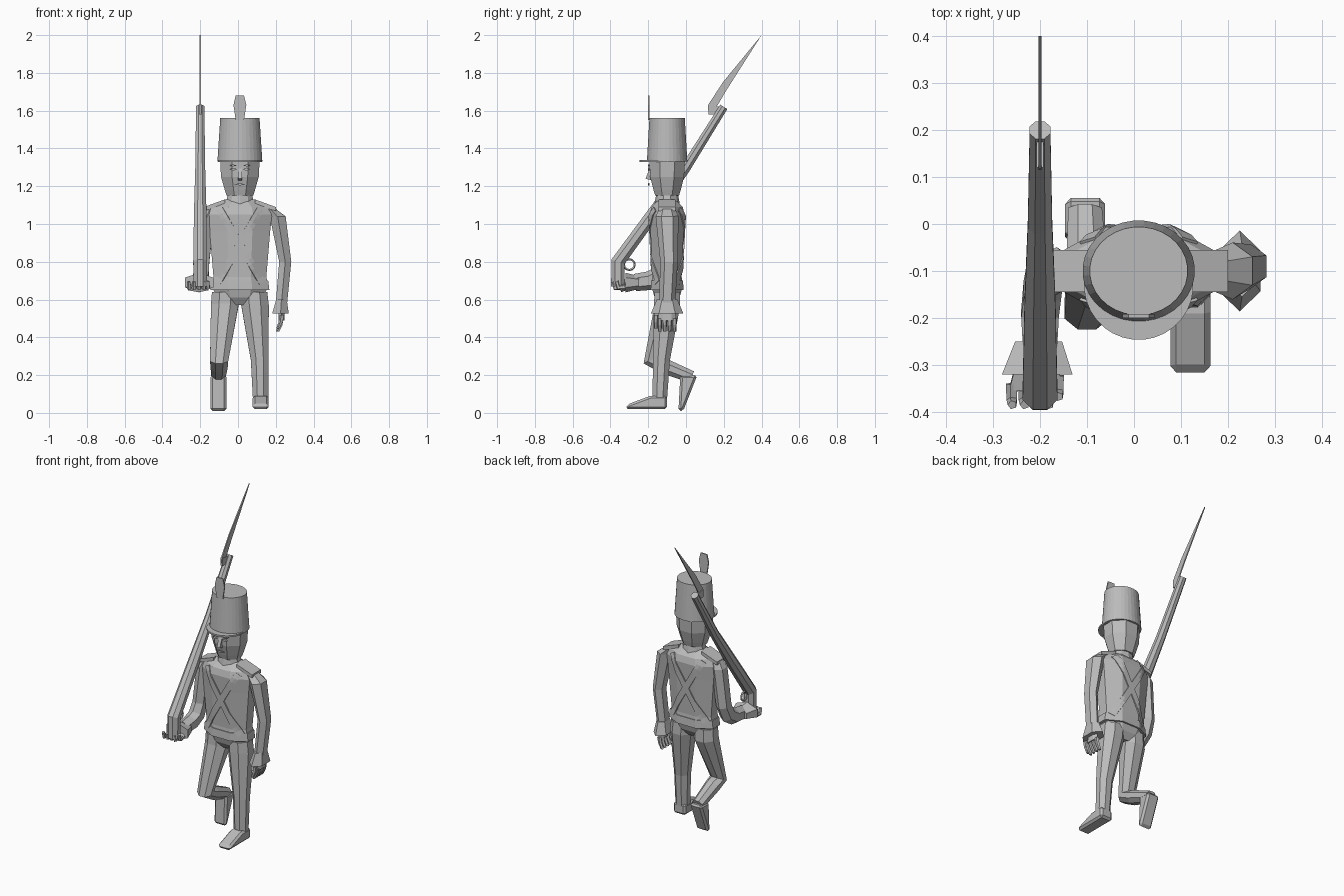
import bpy, bmesh, math
from mathutils import Vector
from mathutils.bvhtree import BVHTree

default_cube = bpy.data.objects.get("Cube")
if default_cube:
    bpy.data.objects.remove(default_cube)

grey = bpy.data.materials.new("plain grey")
grey.use_nodes = True
shade = (.5, .5, .5, 1)
grey.diffuse_color = shade
grey.node_tree.nodes["Principled BSDF"].inputs["Base Color"].default_value = shade

SIDE = Vector((1, 0, 0))
AHEAD = Vector((0, -1, 0))
UP = Vector((0, 0, 1))
BODY_X, BODY_Y, MUSKET_X = .01, -.1, -.2


def finish(name, bm):
    bmesh.ops.recalc_face_normals(bm, faces=bm.faces)
    mesh = bpy.data.meshes.new(name)
    bm.to_mesh(mesh)
    bm.free()
    mesh.materials.append(grey)
    part = bpy.data.objects.new(name, mesh)
    bpy.context.collection.objects.link(part)
    return part


def loft(name, sections, flat=1, sides=8, level=False):
    """Skin rings (centre, half width) along a path; flat scales the depth."""
    bm = bmesh.new()
    centres = [Vector(centre) for centre, width in sections]
    last = len(centres) - 1
    corner = 1 / math.cos(math.pi / sides)
    rings = []
    for i, (centre, width) in enumerate(sections):
        before = centres[i] - centres[max(i - 1, 0)]
        after = centres[min(i + 1, last)] - centres[i]
        tangent = UP.copy() if level else before.normalized() + after.normalized()
        tangent.x = 0
        depth = tangent.normalized().cross(SIDE) * flat
        angles = [math.tau * (k + .5) / sides for k in range(sides)]
        rings.append([bm.verts.new(centres[i] + corner * width * (
            SIDE * math.cos(a) + depth * math.sin(a))) for a in angles])
    for ring, following in zip(rings, rings[1:]):
        for k in range(sides):
            n = (k + 1) % sides
            bm.faces.new((ring[k], ring[n], following[n], following[k]))
    bm.faces.new(rings[0])
    bm.faces.new(rings[-1])
    return finish(name, bm)


def stack(name, levels, flat, sides=8, y=BODY_Y):
    """Level rings (height, half width) around the body axis."""
    sections = [((BODY_X, y, z), width) for z, width in levels]
    return loft(name, sections, flat, sides, level=True)


def plate(name, outline, thick, normal, offset):
    """Flat outline of (across, height), facing sideways or ahead."""
    across = -AHEAD if normal == SIDE else SIDE
    bm = bmesh.new()
    rim = [bm.verts.new(across * u + UP * v + normal * (offset - thick / 2)) for u, v in outline]
    cap = bm.faces.new(rim)
    extruded = bmesh.ops.extrude_face_region(bm, geom=[cap])["geom"]
    moved = [g for g in extruded if isinstance(g, bmesh.types.BMVert)]
    bmesh.ops.translate(bm, vec=normal * thick, verts=moved)
    return finish(name, bm)


def lozenge(name, x, z, half_width, half_height):
    outline = [(x - half_width, z), (x, z + half_height), (x + half_width, z), (x, z - half_height)]
    plate(name, outline, .009, AHEAD, .197)


def boot(name, x, outline):
    part = plate(name, outline, .085, SIDE, x)
    bevel = part.modifiers.new("soft edge", "BEVEL")
    bevel.width = .012
    bevel.segments = 1


def hand(name, knuckles, step, reach, curl):
    """Four fingers and a thumb, each with two joints."""
    knuckles, step, reach, curl = map(Vector, (knuckles, step, reach, curl))
    bases = {f"finger_{i + 1}": knuckles + step * (i - 1.5) for i in range(4)}
    bases["thumb"] = knuckles - step * 2.3 - reach / 2
    for digit, base in bases.items():
        joints = (base, base + reach, base + reach + curl)
        loft(f"{name}_{digit}", list(zip(joints, (.011, .01, .008))), sides=5)


# Jacket, belt, collar and neck
jacket = stack("jacket", [(.57, .07), (.61, .12), (.67, .15), (.72, .14), (.96, .16),
                          (1.05, .17), (1.09, .15), (1.13, .08)], flat=.55)
stack("waist_belt", [(.65, .156), (.7, .15)], flat=.56)
stack("collar", [(1.1, .076), (1.15, .066)], flat=.85, sides=10)
stack("neck", [(1.1, .05), (1.2, .05)], flat=.9)

# Crossed belts draped on the jacket, front and back
jacket_tree = BVHTree.FromPolygons([v.co for v in jacket.data.vertices],
                                   [p.vertices[:] for p in jacket.data.polygons])
for place, outward in (("front", AHEAD), ("back", -AHEAD)):
    for shoulder, s in (("left", 1), ("right", -1)):
        top = Vector((BODY_X + .11 * s, 0, 1.08))
        bottom = Vector((BODY_X - .12 * s, 0, .69))
        edge = (bottom - top).cross(AHEAD).normalized() * .019
        bm = bmesh.new()
        rows = []
        for i in range(17):
            row = []
            for e in (-1, 0, 1):
                origin = top.lerp(bottom, i / 16) + edge * e + outward
                spot = jacket_tree.ray_cast(origin, -outward)[0]
                row.append(bm.verts.new(spot + outward * .007))
            rows.append(row)
        for row, following in zip(rows, rows[1:]):
            for k in range(2):
                bm.faces.new((row[k], row[k + 1], following[k + 1], following[k]))
        belt = finish(f"{place}_{shoulder}_crossbelt", bm)
        belt.modifiers.new("thickness", "SOLIDIFY").thickness = .008

# Head with flat face details
stack("head", [(1.15, .07), (1.18, .08), (1.25, .1), (1.35, .105)], flat=.9)
plate("nose", [(-.19, 1.3), (-.214, 1.24), (-.18, 1.23)], .022, SIDE, BODY_X)
lozenge("mouth", BODY_X, 1.21, .03, .006)

# Mirrored eyes, eyebrows and shoulder tabs
for side, s in (("left", 1), ("right", -1)):
    lozenge(side + "_eye", BODY_X + .034 * s, 1.29, .018, .008)
    lozenge(side + "_eyebrow", BODY_X + .036 * s, 1.31, .022, .005)
    tab = [(.08, 1.13), (.19, 1.09), (.19, 1.07), (.08, 1.1)]
    plate(side + "_shoulder_tab", [(BODY_X + s * x, z) for x, z in tab], .09, AHEAD, -BODY_Y)

# Tall hat with peak and plume
stack("hat", [(1.33, .119), (1.56, .104)], flat=.9, sides=32)
stack("hat_peak", [(1.328, .116), (1.338, .116)], flat=1, sides=32, y=-.13)
plume_edge = [(.022, 1.55), (.034, 1.63), (.022, 1.68)]
plume = [(BODY_X + x, z) for x, z in plume_edge]
plume += [(BODY_X - x, z) for x, z in reversed(plume_edge)]
plate("plume", plume, .008, AHEAD, .196)

# Lowered left arm
loft("left_arm", [((.17, -.1, 1.08), .03), ((.21, -.1, 1.04), .042), ((.25, -.09, .8), .032),
                  ((.23, -.1, .58), .03)], flat=1.25, sides=6)
loft("left_cuff", [((.23, -.1, .6), .028), ((.225, -.1, .525), .044)], flat=1.7, sides=6)
loft("left_palm", [((.23, -.1, .56), .014), ((.23, -.1, .49), .016)], flat=2.6, sides=6)
hand("left", knuckles=(.23, -.1, .5), step=(0, .026, 0), reach=(-.005, 0, -.035), curl=(-.015, 0, -.035))

# Bent right arm
loft("right_arm", [((-.15, -.1, 1.08), .03), ((-.165, -.1, 1.04), .04), ((-.19, -.11, .8), .038),
                   ((-.195, -.14, .73), .04), ((-.2, -.19, .7), .04), ((-.2, -.27, .69), .036)],
     flat=1.1, sides=6)
loft("right_cuff", [((-.203, -.25, .69), .05), ((-.206, -.32, .69), .075)], flat=.6, sides=6)
loft("right_palm", [((-.205, -.29, .68), .045), ((-.21, -.35, .66), .055)], flat=.35, sides=6)
hand("right", knuckles=(-.22, -.34, .665), step=(-.026, 0, 0), reach=(0, -.035, -.005), curl=(0, -.01, .035))

# Straight left leg
loft("left_leg", [((.085, -.1, .64), .07), ((.09, -.1, .57), .073), ((.115, -.13, .28), .047),
                  ((.12, -.14, .05), .04)], flat=.95)
boot("left_boot", .12, [(-.1, .02), (-.32, .02), (-.31, .045), (-.19, .09), (-.1, .09)])

# Raised right leg
loft("right_leg", [((-.068, -.1, .64), .07), ((-.07, -.1, .57), .073), ((-.1, -.185, .28), .048),
                   ((-.1, -.12, .25), .045), ((-.104, .03, .19), .036)], flat=.9)
boot("right_boot", -.104, [(.06, .2), (-.015, .01), (-.04, .01), (-.03, .2)])

# Shouldered musket, bent where the butt meets the stock
musket = [(-.36, .67, .036), (-.36, .8, .037), (-.17, 1.06, .033), (0, 1.3, .026), (.2, 1.62, .022)]
loft("musket", [((MUSKET_X, y, z), width) for y, z, width in musket])
bpy.ops.mesh.primitive_torus_add(major_radius=.028, minor_radius=.006, major_segments=12,
                                 minor_segments=5, location=(MUSKET_X, -.3, .785),
                                 rotation=(0, math.pi / 2, 0))
bpy.context.object.name = "trigger_guard"
bpy.context.object.data.materials.append(grey)

# Bayonet
plate("bayonet_mount", [(.12, 1.58), (.12, 1.63), (.18, 1.62), (.17, 1.58)], .014, SIDE, MUSKET_X)
plate("bayonet_blade", [(.115, 1.6), (.117, 1.63), (.195, 1.75), (.4, 2), (.215, 1.71), (.15, 1.6)],
      .007, SIDE, MUSKET_X)
